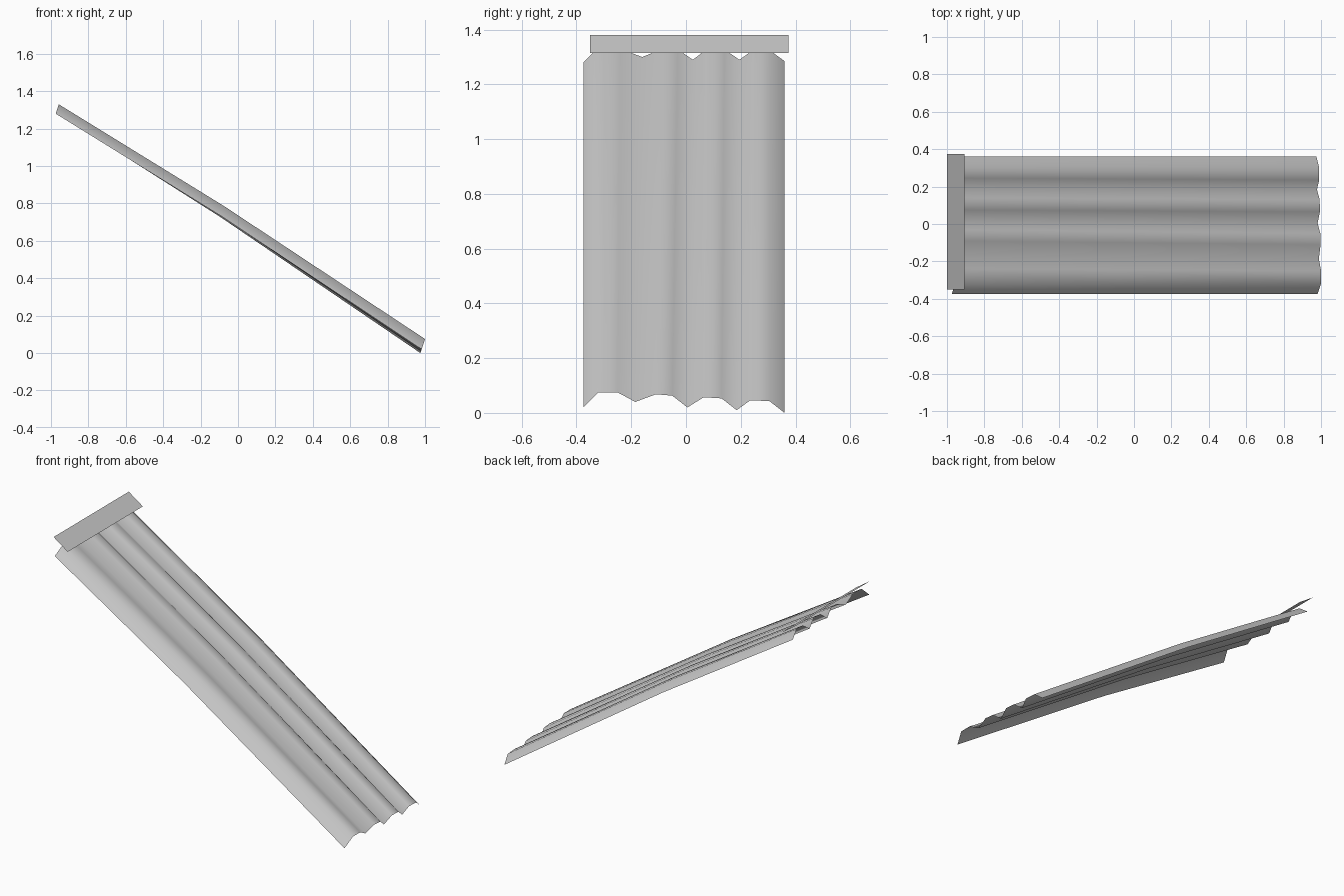
import bpy
from mathutils import Vector

cube = bpy.data.objects.get("Cube")
if cube:
    bpy.data.objects.remove(cube)

grey = bpy.data.materials.new("sheet_grey")
grey.use_nodes = True
COLOUR = (0.58, 0.58, 0.58, 1)
grey.diffuse_color = COLOUR
grey.node_tree.nodes["Principled BSDF"].inputs["Base Color"].default_value = COLOUR


def add_mesh(name, verts, faces, smooth):
    mesh = bpy.data.meshes.new(name)
    mesh.from_pydata(verts, [], faces)
    mesh.materials.append(grey)
    mesh.polygons.foreach_set("use_smooth", [smooth] * len(faces))
    mesh.update()
    obj = bpy.data.objects.new(name, mesh)
    bpy.context.collection.objects.link(obj)
    return obj


# Corrugation profiles (y, z) at the lower and upper ends
low = [(-.375, .02), (-.32, .075), (-.25, .075), (-.185, .04), (-.11, .068),
       (-.05, .063), (.005, .02), (.065, .057), (.13, .053), (.185, .01),
       (.235, .046), (.305, .043), (.36, 0)]
high = [(-.375, 1.28), (-.325, 1.33), (-.24, 1.33), (-.16, 1.30), (-.09, 1.328),
        (-.03, 1.328), (.025, 1.29), (.075, 1.328), (.14, 1.328), (.195, 1.29),
        (.245, 1.325), (.305, 1.325), (.36, 1.285)]

# Ends are cut square to the slope, so crests sit further along x
low_row = [Vector((.975 + z / 3, y, z)) for y, z in low]
high_row = [Vector((-.975 + (z - 1.28) / 3, y, z)) for y, z in high]
# Slight upward bend near the middle
mid_row = [a.lerp(b, .55) + Vector((0, 0, .022)) for a, b in zip(low_row, high_row)]

# Corrugated sheet lofted through the three rows
n = len(low)
faces = [(r * n + i, r * n + i + 1, (r + 1) * n + i + 1, (r + 1) * n + i)
         for r in range(2) for i in range(n - 1)]
add_mesh("corrugated_sheet", low_row + mid_row + high_row, faces, True)

# Flat ridge strip over the upper end
add_mesh("ridge_strip",
         [(-.905, -.35, 1.315), (-.905, .375, 1.315), (-1, .375, 1.38), (-1, -.35, 1.38)],
         [(0, 1, 2, 3)], False)
